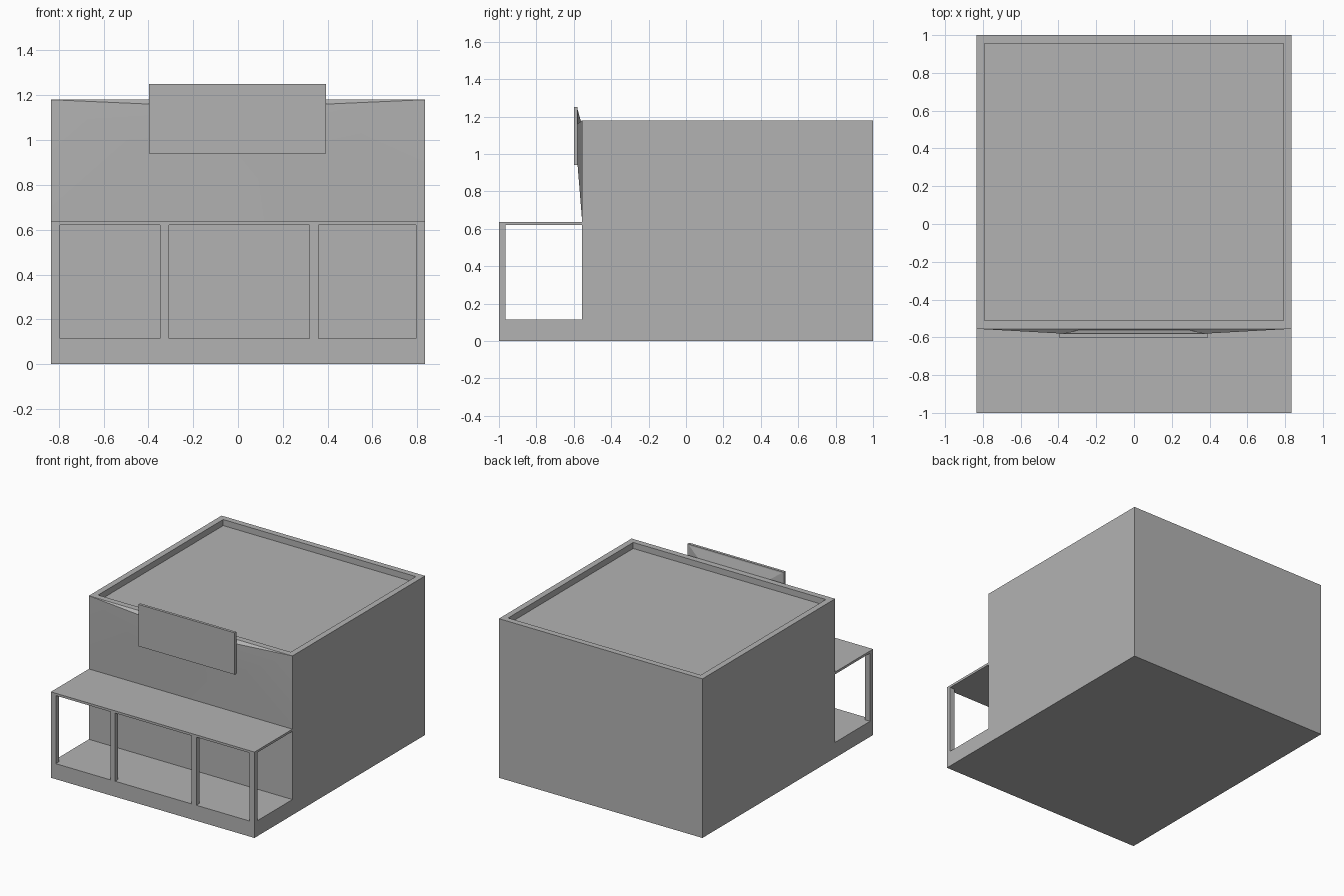
import bpy
import bmesh

old = bpy.data.objects.get("Cube")
if old:
    bpy.data.objects.remove(old, do_unlink=True)

grey = bpy.data.materials.new("plain_grey")
grey.use_nodes = True
GREY = (0.45, 0.45, 0.45, 1)
grey.diffuse_color = GREY
grey.node_tree.nodes["Principled BSDF"].inputs["Base Color"].default_value = GREY

HALF = 0.835      # half the width of the building
WALL = -0.555     # front wall plane
DECK = 0.115      # porch floor height
ROOF = 1.18


def finish(name, bm):
    bmesh.ops.recalc_face_normals(bm, faces=bm.faces[:])
    mesh = bpy.data.meshes.new(name)
    bm.to_mesh(mesh)
    bm.free()
    mesh.materials.append(grey)
    obj = bpy.data.objects.new(name, mesh)
    bpy.context.collection.objects.link(obj)
    return obj


def box(name, x, y, z):
    bm = bmesh.new()
    bmesh.ops.create_cube(bm, size=1)
    for v in bm.verts:
        v.co = [lo + (c + 0.5) * (hi - lo) for c, (lo, hi) in zip(v.co, (x, y, z))]
    return finish(name, bm)


def hull(name, points):
    bm = bmesh.new()
    for p in points:
        bm.verts.new(p)
    bmesh.ops.convex_hull(bm, input=bm.verts[:])
    return finish(name, bm)


def rect(half, y, low, high):
    return [(s * half, y, z) for s in (-1, 1) for z in (low, high)]


# Building with porch floor: side profile extruded across the width
bm = bmesh.new()
profile = [(-1, 0), (1, 0), (1, ROOF), (WALL, ROOF), (WALL, DECK), (-1, DECK)]
face = bm.faces.new([bm.verts.new((-HALF, y, z)) for y, z in profile])
side = bmesh.ops.extrude_face_region(bm, geom=[face])["geom"]
bmesh.ops.translate(bm, vec=(2 * HALF, 0, 0),
                    verts=[g for g in side if isinstance(g, bmesh.types.BMVert)])
bmesh.ops.recalc_face_normals(bm, faces=bm.faces[:])

# Sunken flat roof behind a low parapet
roof = max(bm.faces, key=lambda f: f.calc_center_median().z)
bmesh.ops.inset_individual(bm, faces=[roof], thickness=0.063)
floor = bmesh.ops.extrude_discrete_faces(bm, faces=[roof])["faces"][0]
bmesh.ops.translate(bm, verts=floor.verts[:], vec=(0, 0, -0.045))
finish("building", bm)

# Porch canopy and its posts
box("canopy", (-HALF, HALF), (-1, WALL), (0.62, 0.637))
for name, left in (("outer_right", -HALF), ("inner_right", -0.348),
                   ("inner_left", 0.319), ("outer_left", HALF - 0.04)):
    box("post_" + name, (left, left + 0.04), (-1, -0.965), (DECK, 0.62))

# Sign board and the shallow swelling of the wall that carries it
box("sign_board", (-0.397, 0.393), (-0.6, -0.58), (0.94, 1.25))
bulge = hull("wall_bulge", rect(HALF, WALL, 0.637, ROOF) + rect(0.385, -0.58, 0.945, 1.16))
bulge.data.shade_smooth()
bpy.context.view_layer.objects.active = bulge
bulge.select_set(True)
bpy.ops.object.shade_smooth_by_angle()
hull("sign_bracket", rect(0.26, WALL, 0.96, 1.15) + rect(0.38, -0.58, 0.95, 1.24))
